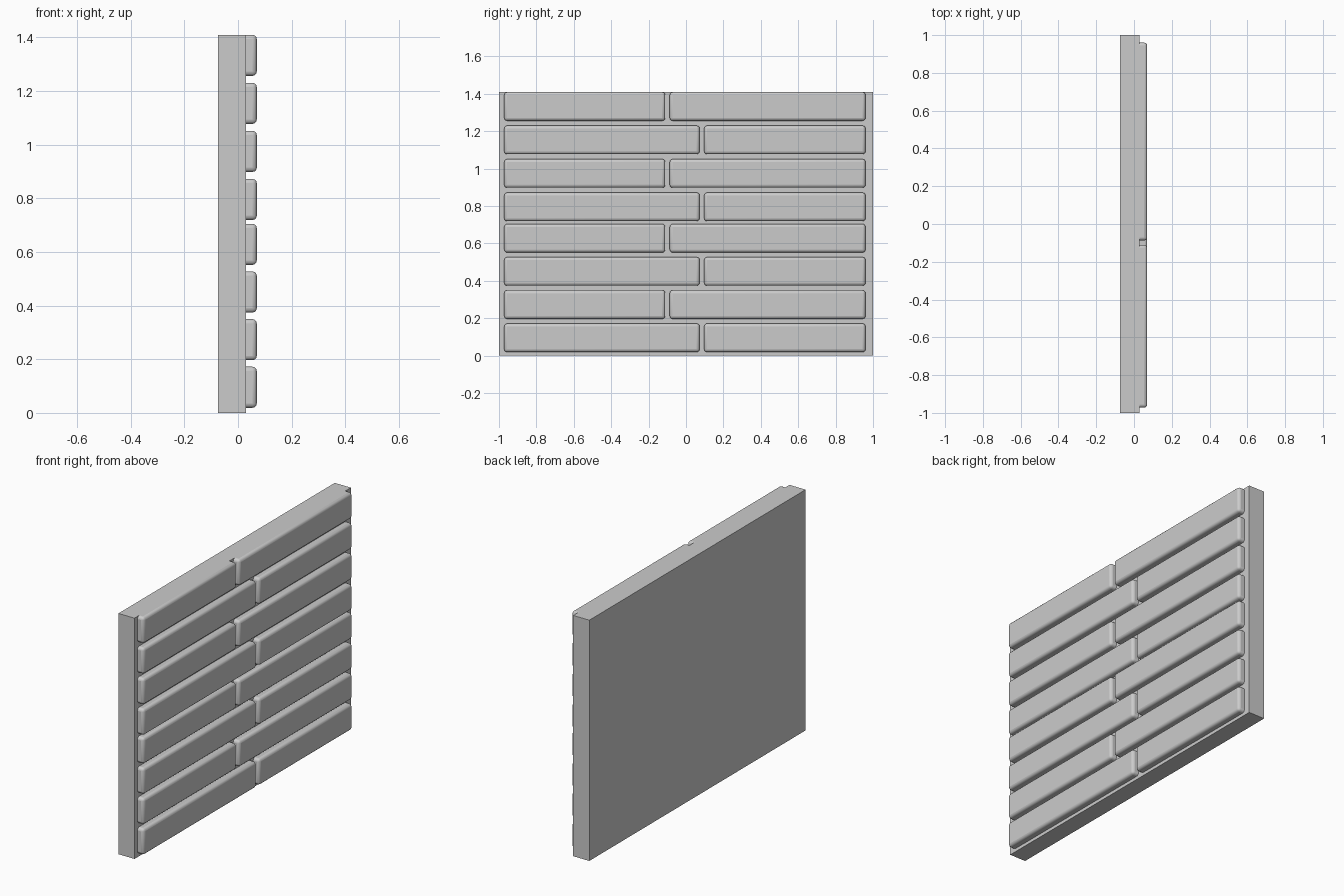
import bpy

if "Cube" in bpy.data.objects:
    bpy.data.objects.remove(bpy.data.objects["Cube"])


def box(name, lo, hi):
    size = [h - l for l, h in zip(lo, hi)]
    mid = [(h + l) / 2 for l, h in zip(lo, hi)]
    bpy.ops.mesh.primitive_cube_add(size=1, location=mid)
    ob = bpy.context.object
    ob.name = name
    ob.scale = size
    bpy.ops.object.transform_apply(location=False, rotation=False, scale=True)
    return ob


def brick(name, y0, y1, z0, z1):
    # Rounded brick, its back half buried in the slab
    ob = box(name, (-0.03, y0, z0), (0.07, y1, z1))
    mod = ob.modifiers.new("rounded_edges", 'BEVEL')
    mod.width = 0.016
    mod.segments = 3
    bpy.ops.object.shade_smooth_by_angle(angle=0.6)


# Backing slab
box("wall_slab", (-0.074, -1, 0), (0.03, 1, 1.409))

# Two stacked panels of four courses, with alternating joints
for panel, (base, pitch) in enumerate([(0.019, 0.1775), (0.719, 0.179)]):
    for i in range(4):
        row = panel * 4 + i
        z0 = base + i * pitch
        left_end, right_start = (0.073, 0.097) if row % 2 == 0 else (-0.111, -0.087)
        brick(f"brick_left_{row + 1}", -0.972, left_end, z0, z0 + 0.153)
        brick(f"brick_right_{row + 1}", right_start, 0.96, z0, z0 + 0.153)
